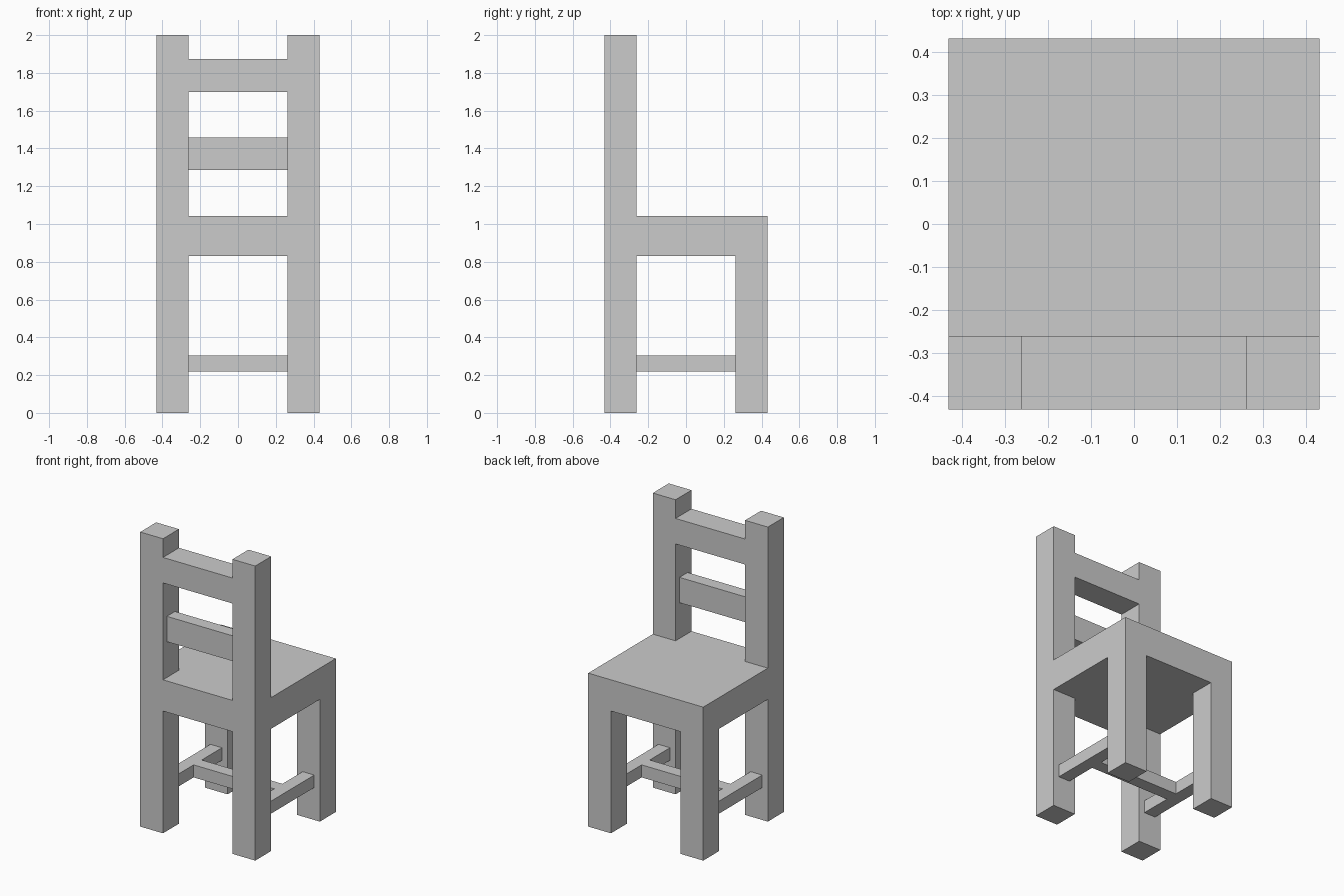
import bpy, bmesh

if "Cube" in bpy.data.objects:
    bpy.data.objects.remove(bpy.data.objects["Cube"])

HALF, INNER = 0.432, 0.261            # outer frame edge, inner leg edge
MID, BAR = (HALF + INNER) / 2, 0.0435  # leg centre line, half bar thickness
SEAT_Z0, SEAT_Z1 = 0.83, 1.042


def prism(name, profile, z0, z1):
    """Extrude a closed counter-clockwise xy profile from z0 to z1."""
    bm = bmesh.new()
    face = bm.faces.new([bm.verts.new((x, y, z0)) for x, y in profile])
    new = bmesh.ops.extrude_face_region(bm, geom=[face])["geom"]
    bmesh.ops.translate(bm, vec=(0, 0, z1 - z0),
                        verts=[v for v in new if isinstance(v, bmesh.types.BMVert)])
    bmesh.ops.recalc_face_normals(bm, faces=bm.faces)
    mesh = bpy.data.meshes.new(name)
    bm.to_mesh(mesh)
    bm.free()
    obj = bpy.data.objects.new(name, mesh)
    bpy.context.collection.objects.link(obj)
    return obj


def box(name, x0, x1, y0, y1, z0, z1):
    return prism(name, [(x0, y0), (x1, y0), (x1, y1), (x0, y1)], z0, z1)


# Seat, notched at the back corners around the tall posts
prism("seat", [(-INNER, -HALF), (INNER, -HALF), (INNER, -INNER), (HALF, -INNER),
               (HALF, HALF), (-HALF, HALF), (-HALF, -INNER), (-INNER, -INNER)],
      SEAT_Z0, SEAT_Z1)

# Left and right legs, back posts and side stretchers
for side, s in (("left", -1), ("right", 1)):
    x0, x1 = sorted((s * INNER, s * HALF))
    box(f"back_post_{side}", x0, x1, -HALF, -INNER, 0, 2)
    box(f"front_leg_{side}", x0, x1, INNER, HALF, 0, SEAT_Z0)
    box(f"side_stretcher_{side}", s * MID - BAR, s * MID + BAR, -INNER, INNER, 0.22, 0.305)

# Cross stretcher joining the side stretchers
box("cross_stretcher", -MID + BAR, MID - BAR, -BAR, BAR, 0.22, 0.305)

# Backrest: flush top rail and thinner recessed slat
box("top_rail", -INNER, INNER, -HALF, -INNER, 1.70, 1.873)
box("back_slat", -INNER, INNER, -MID - BAR, -MID + BAR, 1.285, 1.457)
